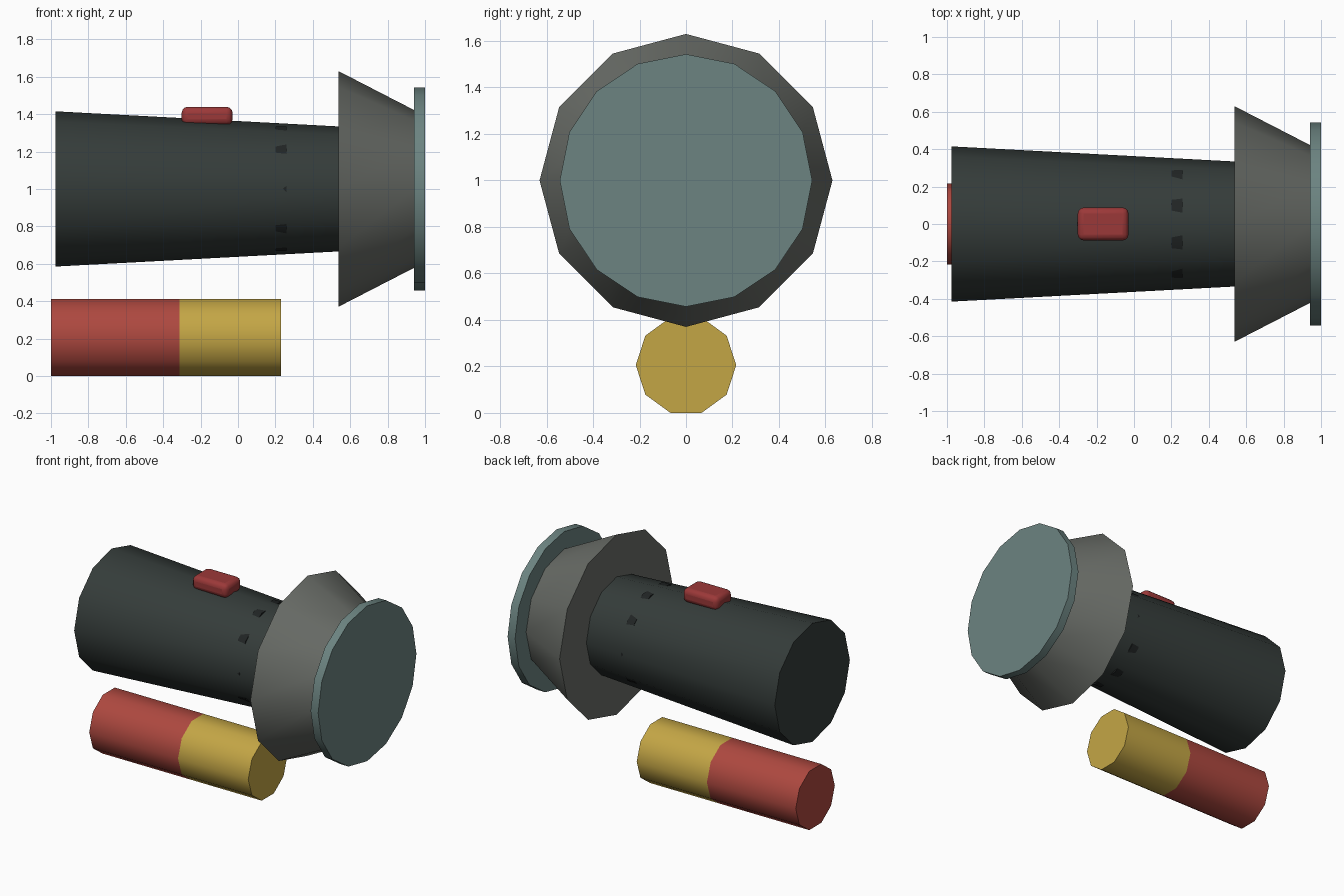
import bpy
from math import pi, radians, cos

if "Cube" in bpy.data.objects:
    bpy.data.objects.remove(bpy.data.objects["Cube"])


def material(name, rgb):
    m = bpy.data.materials.new(name)
    m.diffuse_color = (*rgb, 1)
    m.use_nodes = True
    m.node_tree.nodes["Principled BSDF"].inputs["Base Color"].default_value = m.diffuse_color
    return m


BLACK = material("black", (0.035, 0.045, 0.042))
DARK = material("near_black", (0.015, 0.018, 0.018))
GREY = material("grey", (0.14, 0.15, 0.135))
GLASS = material("glass", (0.15, 0.23, 0.22))
RED = material("red", (0.42, 0.065, 0.05))
DEEP_RED = material("deep_red", (0.33, 0.04, 0.04))
GOLD = material("gold", (0.55, 0.38, 0.06))


def finish(name, mat):
    ob = bpy.context.object
    ob.name = name
    ob.data.materials.append(mat)
    bpy.ops.object.shade_smooth_by_angle(angle=radians(40))
    return ob


def barrel(name, x0, x1, r0, r1, z, sides, mat):
    """Closed frustum lying along x."""
    bpy.ops.mesh.primitive_cone_add(
        vertices=sides, radius1=r0, radius2=r1, depth=x1 - x0,
        location=((x0 + x1) / 2, 0, z), rotation=(0, pi / 2, 0))
    return finish(name, mat)


# Torch: tapered handle, flared head, lens and the ring just breaking the handle
barrel("handle", -0.977, 0.54, 0.415, 0.334, 1.0, 12, BLACK)
barrel("head", 0.537, 0.945, 0.63, 0.42, 1.0, 12, GREY)
barrel("lens", 0.942, 1.0, 0.543, 0.543, 1.0, 16, GLASS)
barrel("grip_ring", 0.2, 0.258, 0.35, 0.35, 1.0, 10, DARK)

# Switch: rounded block on top of the handle
bpy.ops.mesh.primitive_cube_add(size=1, location=(-0.165, 0, 1.39))
switch = bpy.context.object
switch.scale = (0.272, 0.176, 0.098)
bpy.ops.object.transform_apply(location=False, rotation=False, scale=True)
bevel = switch.modifiers.new("rounding", 'BEVEL')
bevel.width = 0.032
bevel.segments = 3
finish("switch", DEEP_RED)

# Battery: two-coloured cell resting on the ground
R = 0.216
Z = R * cos(pi / 10)
barrel("battery_base", -1.0, -0.313, R, R, Z, 10, RED)
barrel("battery_tip", -0.313, 0.23, R, R, Z, 10, GOLD)
